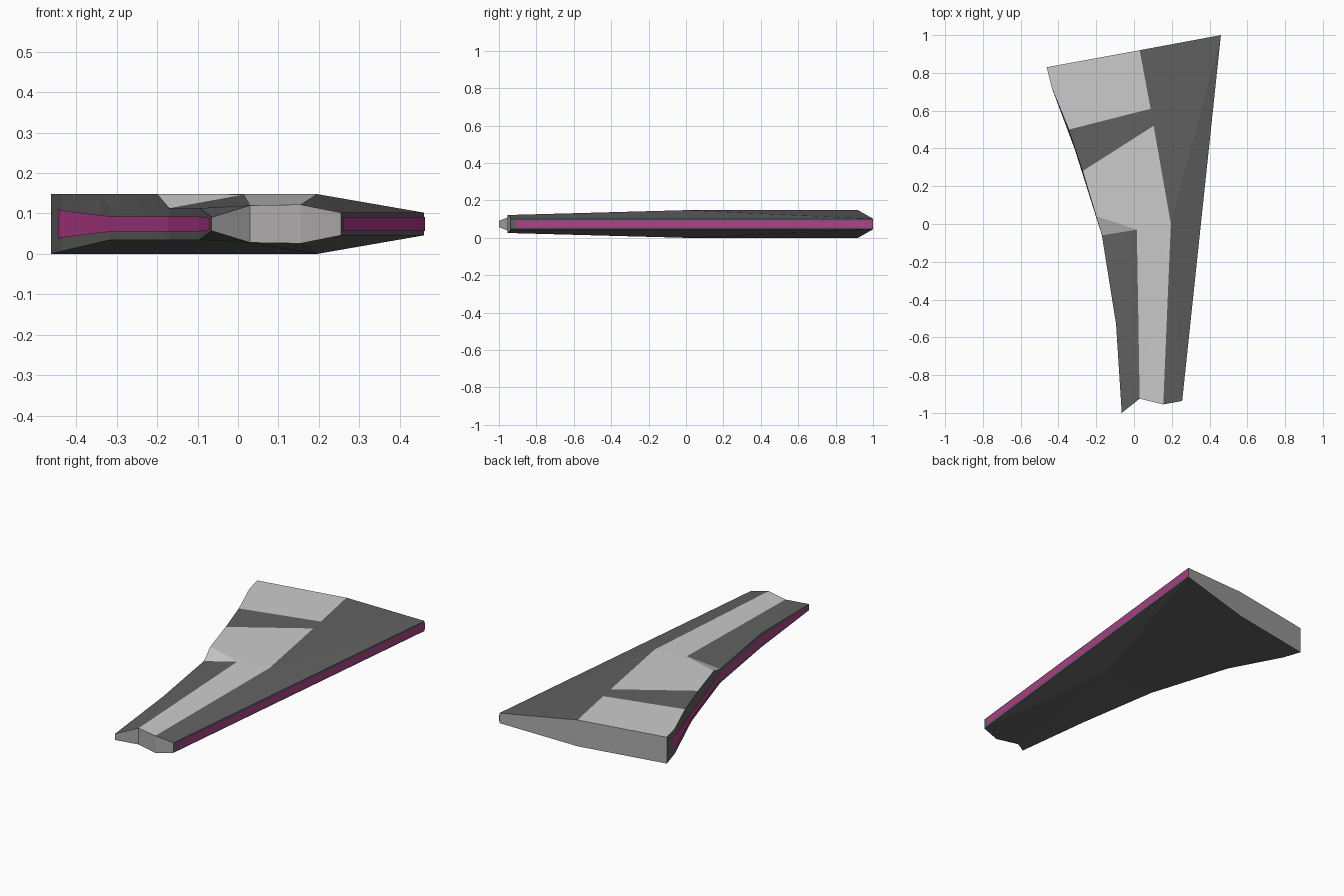
import bpy, bmesh
from mathutils import Vector

if "Cube" in bpy.data.objects:
    bpy.data.objects.remove(bpy.data.objects["Cube"])

MID = 0.074                      # height of the horizontal symmetry plane
CENTRE = Vector((0.05, 0, MID))

# Key outline points: x, y, half thickness. Capital = upper skin, small = lower skin.
PTS = {
    'A': (-.462, .83, .074), 'K': (-.435, .72, .074), 'W': (-.345, .50, .074),
    'E': (-.315, .40, .039), 'X': (-.272, .28, .074), 'Y': (-.20, .04, .074),
    'F': (-.17, -.06, .039), 'G': (-.095, -.53, .039), 'T': (-.065, -1.0, .017),
    'C': (.03, -.925, .046), 'D': (.155, -.955, .048), 'H': (.255, -.937, .028),
    'R': (.46, 1.0, .028), 'M': (.03, .92, .074), 'U': (.088, .61, .074),
    'V': (.104, .52, .074), 'N': (.195, 0, .074), 'J': (.015, -.03, .073),
    'Q': (-.07, 0, .074),
}


def point(ch):
    x, y, h = PTS[ch.upper()]
    if ch == 'k':
        h = .067
    return Vector((x, y, MID + (h if ch.isupper() else -h)))


def material(name, rgb):
    m = bpy.data.materials.new(name)
    m.diffuse_color = (*rgb, 1)
    m.use_nodes = True
    m.node_tree.nodes["Principled BSDF"].inputs["Base Color"].default_value = m.diffuse_color
    return m


def build(name, polys, mat=None):
    """Mesh from lists of corner positions, faces turned outward."""
    bm = bmesh.new()
    for poly in polys:
        bm.faces.new([bm.verts.new(p) for p in poly])
    bmesh.ops.remove_doubles(bm, verts=bm.verts, dist=1e-5)
    bm.normal_update()
    for f in bm.faces:
        if f.normal.dot(f.calc_center_median() - CENTRE) < 0:
            f.normal_flip()
    bmesh.ops.triangulate(bm, faces=[f for f in bm.faces if len(f.verts) > 3])
    me = bpy.data.meshes.new(name)
    bm.to_mesh(me)
    bm.free()
    ob = bpy.data.objects.new(name, me)
    bpy.context.collection.objects.link(ob)
    if mat:
        me.materials.append(mat)
    return ob


def skin(name, faces, mat=None):
    return build(name, [[point(c) for c in f] for f in faces.split()], mat)


def stripe(name, path, mat):
    """Thin upright ribbon along a wall: x, y, half height."""
    polys = []
    for (x0, y0, h0), (x1, y1, h1) in zip(path, path[1:]):
        polys.append([(x0, y0, MID - h0), (x1, y1, MID - h1),
                      (x1, y1, MID + h1), (x0, y0, MID + h0)])
    return build(name, polys, mat)


dark = material('dark_grey', (.12, .12, .12))
light = material('light_grey', (.70, .69, .68))
cap = material('cap_grey', (.42, .41, .41))
glow = material('magenta', (.48, .045, .27))

# Pale plating on the upper skin
skin('rear_panel', 'AKWUM', light)
skin('middle_panel', 'XYQNV YFQ FJQ QJN JCDN', light)

# Dark upper skin: cross band, notch, front flank and outer slope
skin('upper_dark_skin', 'WXVU WEX JFC FGC GTC MUR UVR VNR NDHR', dark)

# Lower skin
skin('lower_skin', 'anm aen ake efn fgn gcn gtc cdn ndhr mnr', dark)

# Side walls
skin('inner_wall', 'AKka KWEek EXYFfe FGgf GTtg', dark)
skin('outer_wall', 'HRrh', dark)

# End caps
skin('front_cap', 'TCct CDdc DHhd', cap)
skin('rear_cap', 'AMma MRrm', cap)

# Coloured edge stripes
stripe('outer_stripe', [(.2605, -.91, .017), (.462, 1.0, .017)], glow)
stripe('inner_stripe', [(-.4445, .75, .036), (-.4375, .72, .034), (-.318, .40, .019),
                        (-.173, -.06, .019), (-.098, -.53, .019), (-.0705, -.95, .015)], glow)
